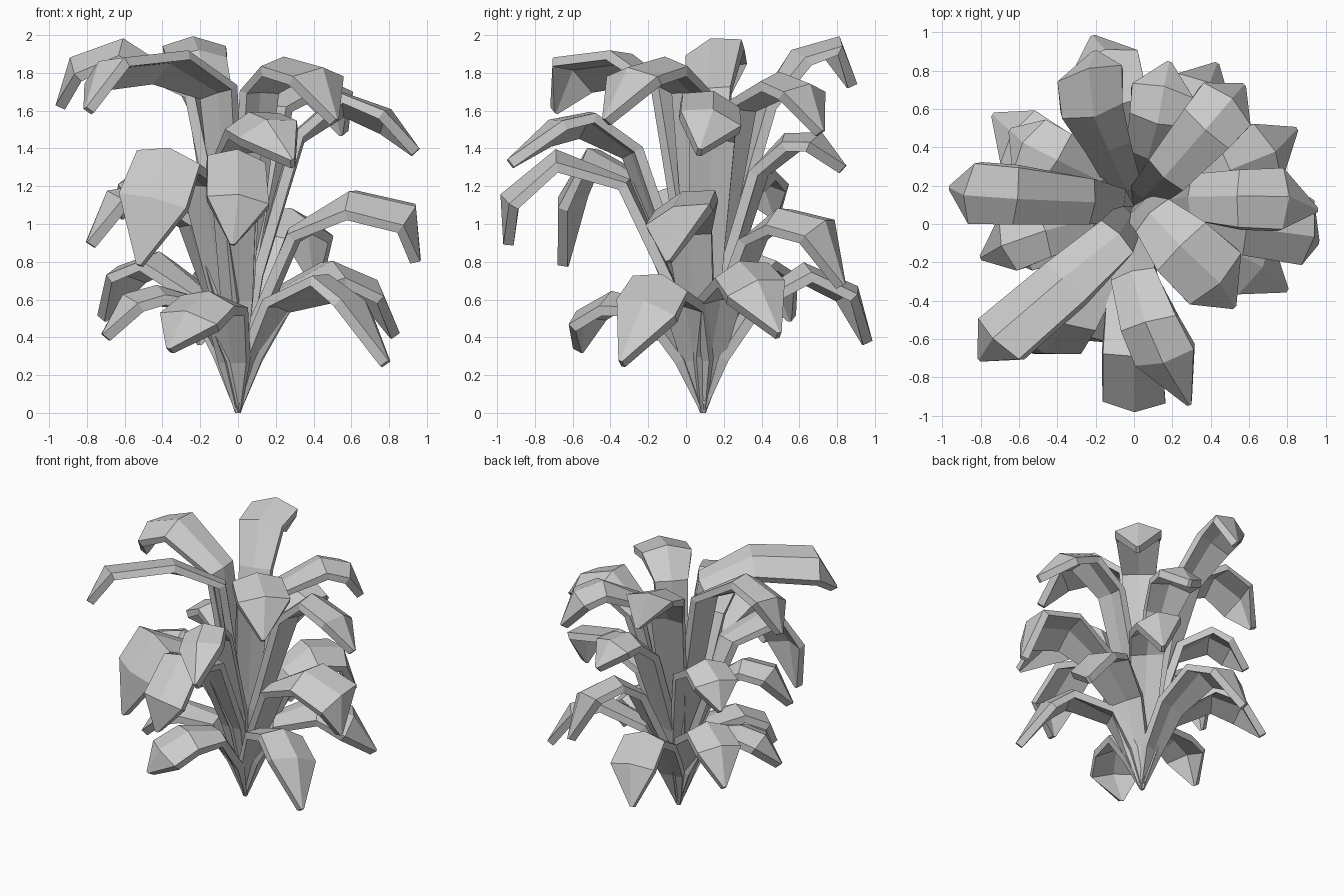
import bpy, bmesh
from math import radians
from mathutils import Vector, Matrix

if "Cube" in bpy.data.objects:
    bpy.data.objects.remove(bpy.data.objects["Cube"])

ROOT = Vector((0, 0.09, 0.0))
UP = Vector((0, 0, 1))
THICK = 0.055


def leaf(name, knee, peak, outer, tip, size=1.0, roll=0, twist=0):
    """Thick folded strip: root, stem, knee, broad blade, pointed drooping tip."""
    knee, peak, outer, tip = map(Vector, (knee, peak, outer, tip))
    d = knee - ROOT
    stem = ROOT + Vector((d.x * 0.33, d.y * 0.33, d.z * 0.5))
    path = [ROOT, stem, knee, peak, outer, tip]
    half = [0.015, 0.085, 0.12, 0.155 * size, 0.165 * size, 0.012]
    fold = [0, 0, 0.015, 0.04, 0.045, 0.0]
    heading = tip - ROOT
    heading.z = 0
    heading.normalize()
    flat = UP.cross(heading)
    blade = Matrix.Rotation(radians(twist), 3, 'Z') @ (
        Matrix.Rotation(radians(-roll), 3, heading) @ flat)
    if roll * blade.z < 0:          # positive roll lifts the left edge
        blade.z = -blade.z
    bm = bmesh.new()
    rows = []
    for i, p in enumerate(path):
        side = flat.lerp(blade, (0, 0, 0.5, 1, 1, 1)[i]).normalized()
        t = path[min(i + 1, 5)] - path[max(i - 1, 0)]
        n = t.cross(side).normalized()
        th = THICK if i else 0.01
        top = [p + side * s * half[i] + n * (th / 2 + (fold[i] if s == 0 else -fold[i] * 0.3))
               for s in (1, 0, -1)]
        ring = top + [v - n * th for v in reversed(top)]
        rows.append([bm.verts.new(v) for v in ring])
    for a, b in zip(rows, rows[1:]):
        for k in range(6):
            j = (k + 1) % 6
            bm.faces.new((a[k], a[j], b[j], b[k]))
    bm.faces.new(rows[0])
    bm.faces.new(rows[-1])
    # keep the root on the ground plane
    for v in bm.verts:
        v.co.z = max(v.co.z, 0)
    bmesh.ops.recalc_face_normals(bm, faces=bm.faces)
    me = bpy.data.meshes.new(name)
    bm.to_mesh(me)
    bm.free()
    bpy.context.collection.objects.link(bpy.data.objects.new(name, me))


# upper tier of leaves
leaf("upper_leaf_back", (-.14, .42, 1.62), (-.22, .60, 1.87), (-.23, .78, 1.93), (-.2, .88, 1.73), 1.05)
leaf("upper_leaf_left", (-.24, .12, 1.70), (-.62, .15, 1.92), (-.84, .16, 1.83), (-.94, .19, 1.62), 1, -16)
leaf("upper_leaf_front_left", (-.10, -.08, 1.70), (-.36, -.31, 1.84), (-.70, -.60, 1.80), (-.79, -.70, 1.6), 1, 25)
leaf("upper_leaf_front_right", (.11, .03, 1.70), (.25, -.12, 1.82), (.42, -.28, 1.77), (.51, -.42, 1.54), 1.15)
leaf("upper_leaf_right", (.32, .14, 1.46), (.55, .13, 1.64), (.77, .13, 1.55), (.94, .07, 1.38), 1, -14)
leaf("upper_leaf_back_right", (.18, .27, 1.61), (.38, .5, 1.74), (.48, .62, 1.69), (.56, .71, 1.48))
leaf("upper_leaf_front", (.0, -.28, 1.38), (.08, -.52, 1.53), (.16, -.69, 1.49), (.29, -.93, 1.32), 1, 16)
leaf("upper_leaf_rear", (.08, .38, 1.27), (.13, .55, 1.42), (.15, .69, 1.42), (.18, .83, 1.29))

# middle tier
leaf("middle_leaf_front_left", (-.18, -.25, 1.21), (-.37, -.50, 1.34), (-.45, -.61, 1.12), (-.52, -.65, .78), 1.15, -12, 18)
leaf("middle_leaf_front", (-.02, -.33, 1.21), (-.01, -.68, 1.33), (0, -.92, 1.12), (-.03, -.94, .89), 1, -7)
leaf("middle_leaf_right", (.30, .02, .95), (.6, .0, 1.11), (.9, -.04, 1.04), (.94, -.09, .80), 1.1, 18)
leaf("middle_leaf_back_right", (.18, .35, .92), (.27, .50, 1.02), (.36, .7, .97), (.42, .82, .67), 1, 15)
leaf("middle_leaf_back_left", (-.2, .24, 1.13), (-.41, .34, 1.27), (-.54, .40, 1.2), (-.63, .48, 1.04))
leaf("middle_leaf_left", (-.25, .02, 1.0), (-.48, -.04, 1.15), (-.65, -.1, 1.12), (-.78, -.17, .89), .9)

# lower tier
leaf("lower_leaf_front_right", (.2, .0, .57), (.47, -.14, .67), (.62, -.21, .55), (.78, -.34, .26), 1.1, -14)
leaf("lower_leaf_front_left", (-.06, -.17, .55), (-.16, -.38, .58), (-.26, -.53, .49), (-.36, -.57, .33), 1.05, -10)
leaf("lower_leaf_left", (-.2, .01, .57), (-.43, -.06, .61), (-.57, -.1, .57), (-.7, -.15, .4), .9)
leaf("lower_leaf_right", (.22, .18, .61), (.5, .3, .74), (.69, .37, .65), (.83, .49, .41), 1.05, 14)
leaf("lower_leaf_back", (-.03, .36, .57), (-.08, .63, .73), (-.14, .86, .62), (-.21, .96, .37))
leaf("lower_leaf_back_left", (-.2, .22, .62), (-.43, .35, .79), (-.6, .45, .72), (-.72, .56, .5))
